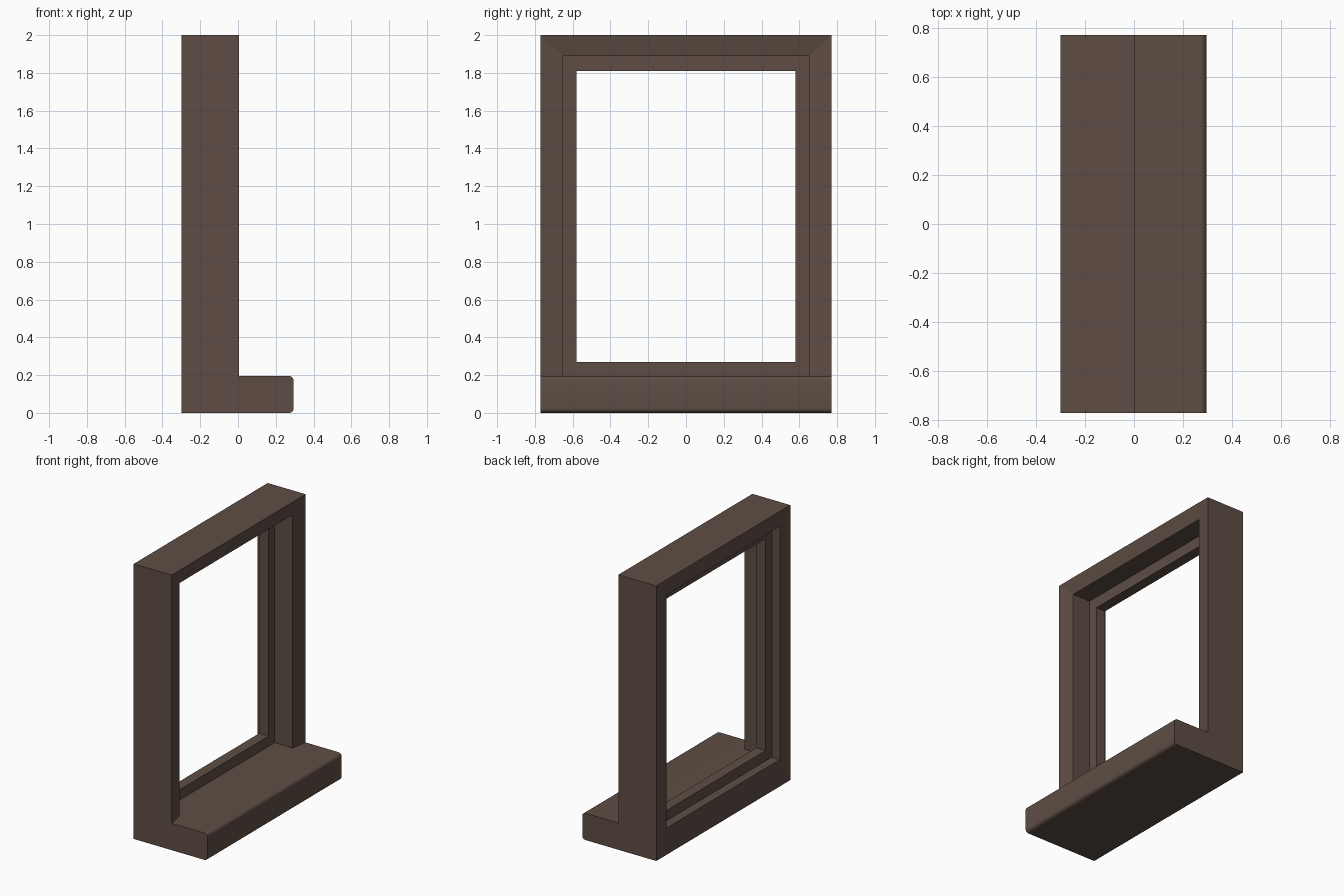
import bpy, bmesh, math

cube = bpy.data.objects.get("Cube")
if cube:
    bpy.data.objects.remove(cube, do_unlink=True)

# Dark brown wood
wood = bpy.data.materials.new("dark_brown_wood")
wood.use_nodes = True
colour = (0.112, 0.076, 0.058, 1)
wood.diffuse_color = colour
bsdf = wood.node_tree.nodes["Principled BSDF"]
bsdf.inputs["Base Color"].default_value = colour
bsdf.inputs["Roughness"].default_value = 0.8


def finish(name, bm):
    bmesh.ops.recalc_face_normals(bm, faces=bm.faces)
    mesh = bpy.data.meshes.new(name)
    bm.to_mesh(mesh)
    bm.free()
    mesh.materials.append(wood)
    obj = bpy.data.objects.new(name, mesh)
    bpy.context.collection.objects.link(obj)
    return obj


def bridge(bm, rings, closed):
    """Join successive vertex rings with quads."""
    n = len(rings[0])
    for k in range(len(rings) if closed else len(rings) - 1):
        a, b = rings[k], rings[(k + 1) % len(rings)]
        for i in range(n):
            j = (i + 1) % n
            bm.faces.new((a[i], a[j], b[j], b[i]))


# Rectangles given as (half width, bottom, top)
OUTER = (0.77, 0.0, 2.0)
REBATE = (0.65, 0.195, 1.89)
OPENING = (0.58, 0.27, 1.81)
BACK, FRONT, INNER_FRONT = -0.30, 0.005, -0.017
STOP_BACK, STOP_FRONT = -0.235, -0.16

# Window frame: slightly splayed front, rebates either side of a central stop
section = [
    (BACK, OUTER), (FRONT, OUTER),
    (INNER_FRONT, REBATE), (STOP_FRONT, REBATE),
    (STOP_FRONT, OPENING), (STOP_BACK, OPENING),
    (STOP_BACK, REBATE), (BACK, REBATE),
]
bm = bmesh.new()
rings = []
for x, (w, z0, z1) in section:
    corners = ((-w, z0), (w, z0), (w, z1), (-w, z1))
    rings.append([bm.verts.new((x, y, z)) for y, z in corners])
bridge(bm, rings, closed=True)
finish("window_frame", bm)

# Projecting sill with a rounded nose
NOSE, TOP, RADIUS, STEPS = 0.295, REBATE[1], 0.025, 6
profile = [(INNER_FRONT, TOP), (FRONT, 0.0)]
for cz, start in ((RADIUS, -90), (TOP - RADIUS, 0)):
    for s in range(STEPS + 1):
        a = math.radians(start + 90 * s / STEPS)
        profile.append((NOSE - RADIUS + RADIUS * math.cos(a), cz + RADIUS * math.sin(a)))
bm = bmesh.new()
ends = [[bm.verts.new((x, y, z)) for x, z in profile] for y in (-OUTER[0], OUTER[0])]
bridge(bm, ends, closed=False)
for end in ends:
    bm.faces.new(end)
sill = finish("window_sill", bm)

bpy.ops.object.select_all(action="DESELECT")
sill.select_set(True)
bpy.context.view_layer.objects.active = sill
bpy.ops.object.shade_smooth_by_angle(angle=math.radians(30))
